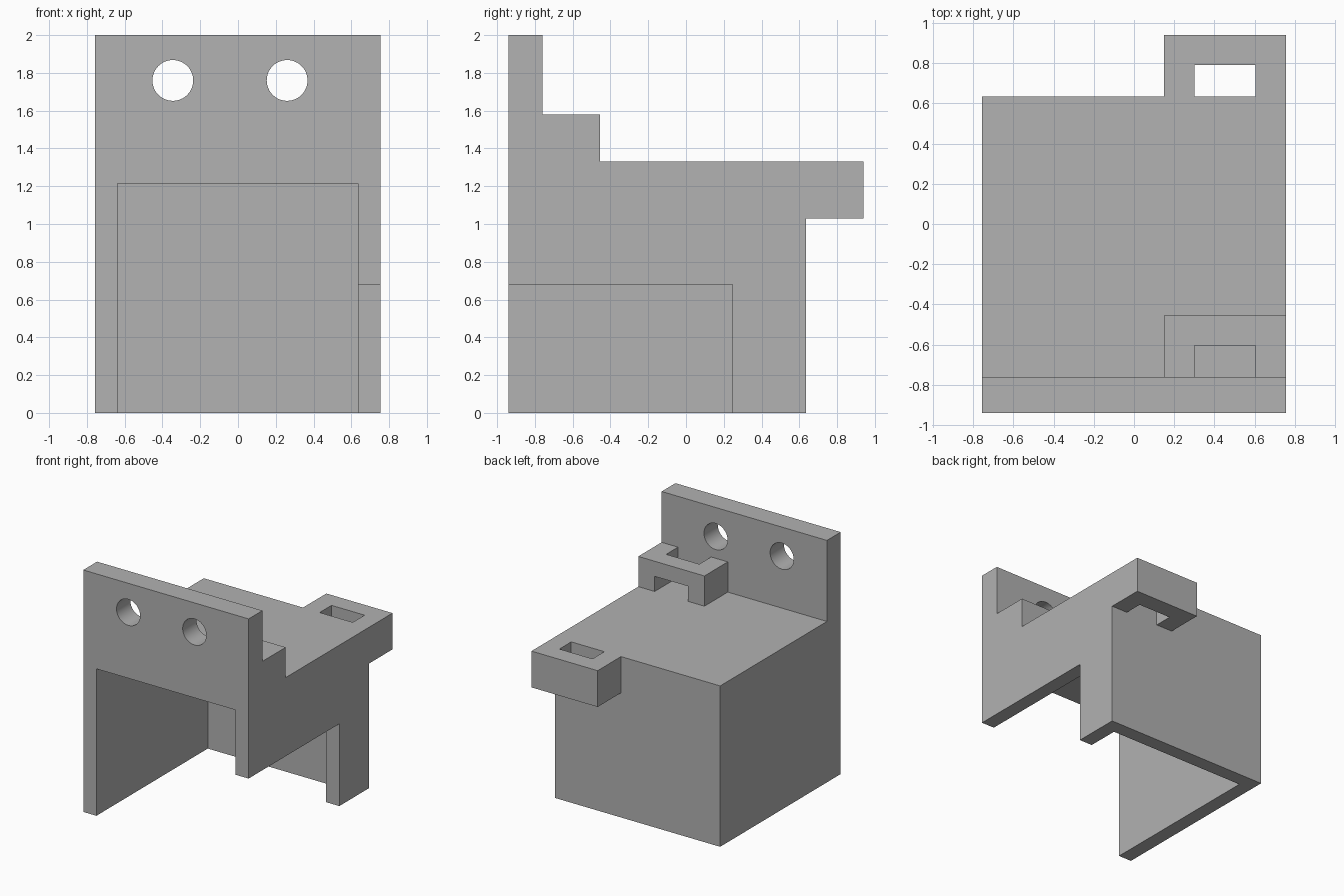
import bpy, bmesh, math
from mathutils import Matrix

cube = bpy.data.objects.get("Cube")
if cube:
    bpy.data.objects.remove(cube, do_unlink=True)

grey = bpy.data.materials.new("plain grey")
grey.use_nodes = True
grey.diffuse_color = (0.445, 0.445, 0.445, 1)
grey.node_tree.nodes["Principled BSDF"].inputs["Base Color"].default_value = grey.diffuse_color


def add_object(name, bm):
    bmesh.ops.recalc_face_normals(bm, faces=bm.faces[:])
    mesh = bpy.data.meshes.new(name)
    bm.to_mesh(mesh)
    bm.free()
    mesh.materials.append(grey)
    obj = bpy.data.objects.new(name, mesh)
    bpy.context.collection.objects.link(obj)
    return obj


def box(name, x, y, z):
    """Box from (low, high) ranges on each axis."""
    bm = bmesh.new()
    bmesh.ops.create_cube(bm, size=1)
    for v in bm.verts:
        v.co = [r[0] if c < 0 else r[1] for c, r in zip(v.co, (x, y, z))]
    return add_object(name, bm)


def cylinder(name, x, y, z, radius, depth):
    bm = bmesh.new()
    turn = Matrix.Translation((x, y, z)) @ Matrix.Rotation(math.pi / 2, 4, "X")
    bmesh.ops.create_cone(bm, cap_ends=True, segments=48, radius1=radius,
                          radius2=radius, depth=depth, matrix=turn)
    return add_object(name, bm)


def combine(target, part, operation):
    """Apply an exact boolean and discard the helper part."""
    part.hide_render = True
    mod = target.modifiers.new(operation.title(), "BOOLEAN")
    mod.operation, mod.solver, mod.object = operation, "EXACT", part
    bpy.context.view_layer.objects.active = target
    bpy.ops.object.modifier_apply(modifier=mod.name)
    bpy.data.objects.remove(part, do_unlink=True)


LEFT, RIGHT = 0.755, -0.757
FRONT, PLATE_BACK, BACK, TAB_BACK = -0.94, -0.76, 0.635, 0.94
DECK, TOP = 1.33, 2.0

# Housing and upright plate share one L-shaped side profile
bm = bmesh.new()
profile = [(FRONT, 0), (BACK, 0), (BACK, DECK), (PLATE_BACK, DECK),
           (PLATE_BACK, TOP), (FRONT, TOP)]
side = bm.faces.new([bm.verts.new((RIGHT, y, z)) for y, z in profile])
grown = bmesh.ops.extrude_face_region(bm, geom=[side])
bmesh.ops.translate(bm, vec=(LEFT - RIGHT, 0, 0),
                    verts=[g for g in grown["geom"] if isinstance(g, bmesh.types.BMVert)])
body = add_object("mounting_housing", bm)

# Open cavity, side cutout and the two screw holes
cuts = [box("cavity_cutter", (-0.637, 0.635), (-1.1, 0.515), (-0.1, 1.215)),
        box("side_cutter", (0.5, 0.9), (-1.1, 0.245), (-0.1, 0.68))]
cuts += [cylinder("hole_cutter", x, -0.85, 1.76, 0.108, 0.5) for x in (-0.345, 0.26)]
for cutter in cuts:
    combine(body, cutter, "DIFFERENCE")

# Clip on the deck and slotted tab at the back: two arms and a crossbar each
SINK = 0.05
ARMS = ((0.15, 0.302), (0.605, LEFT))
for arm in ARMS:
    combine(body, box("clip_arm", arm, (PLATE_BACK - SINK, -0.455), (DECK - SINK, 1.58)), "UNION")
    combine(body, box("tab_arm", arm, (BACK - SINK, TAB_BACK), (1.03, DECK)), "UNION")
combine(body, box("clip_bridge", (0.15, LEFT), (-0.605, -0.455), (1.455, 1.58)), "UNION")
combine(body, box("tab_end", (0.15, LEFT), (0.79, TAB_BACK), (1.03, DECK)), "UNION")

# Merge coplanar faces and keep crisp edges with smooth hole walls
bm = bmesh.new()
bm.from_mesh(body.data)
bmesh.ops.remove_doubles(bm, verts=bm.verts[:], dist=0.0001)
bmesh.ops.dissolve_limit(bm, angle_limit=0.01, verts=bm.verts[:], edges=bm.edges[:])
bm.to_mesh(body.data)
bm.free()
bpy.ops.object.select_all(action="DESELECT")
body.select_set(True)
bpy.context.view_layer.objects.active = body
bpy.ops.object.shade_smooth_by_angle(angle=math.radians(30))
